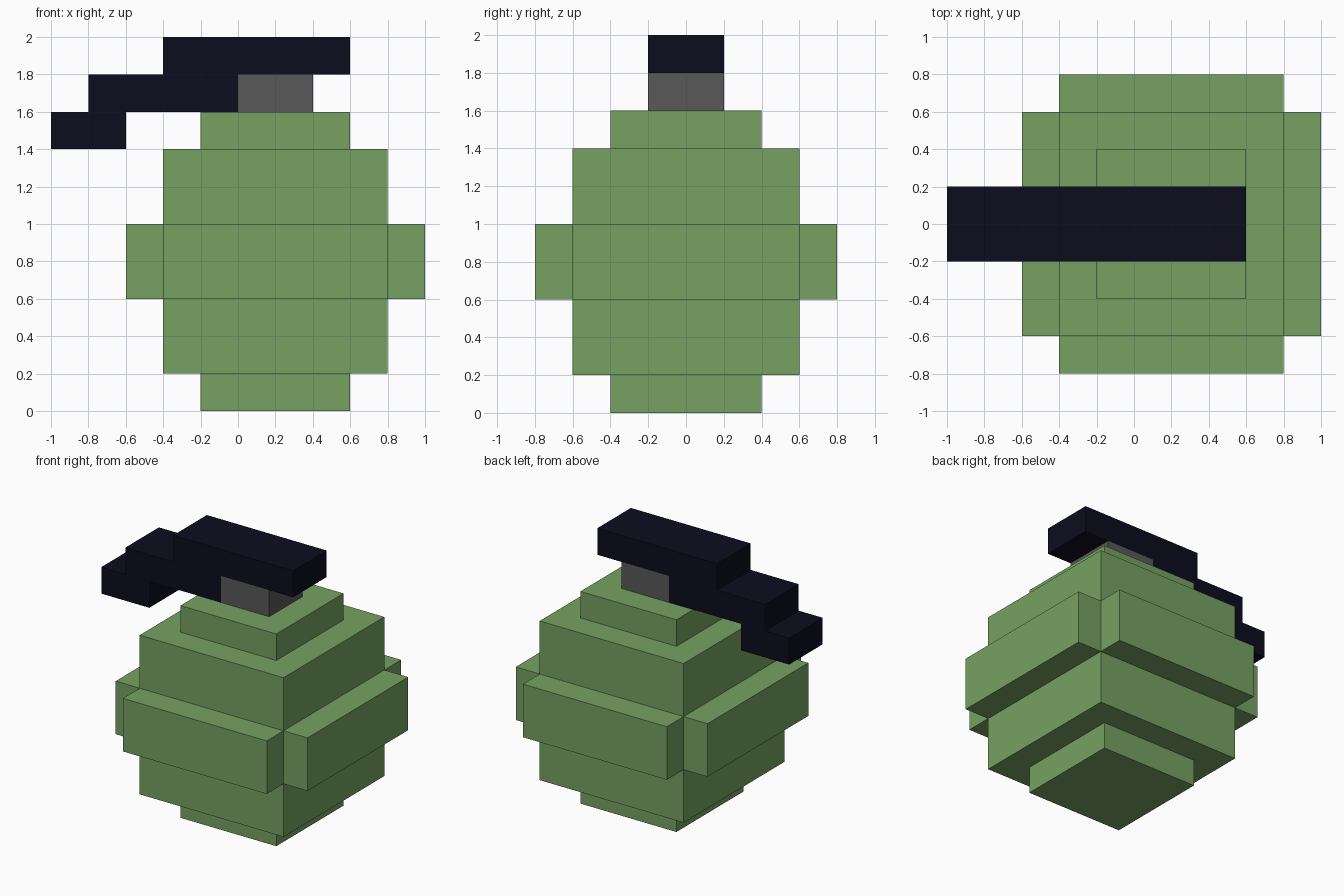
import bpy
import bmesh

default = bpy.data.objects.get("Cube")
if default:
    bpy.data.objects.remove(default, do_unlink=True)


def make_material(name, rgb):
    mat = bpy.data.materials.new(name)
    mat.use_nodes = True
    colour = (*rgb, 1)
    mat.diffuse_color = colour
    mat.node_tree.nodes["Principled BSDF"].inputs["Base Color"].default_value = colour
    return mat


def extrude_profile(name, profile, depth, mat):
    """Extrude an x/z outline along y, centred on y = 0."""
    bm = bmesh.new()
    face = bm.faces.new([bm.verts.new((x, -depth / 2, z)) for x, z in profile])
    result = bmesh.ops.extrude_face_region(bm, geom=[face])
    moved = [v for v in result["geom"] if isinstance(v, bmesh.types.BMVert)]
    bmesh.ops.translate(bm, verts=moved, vec=(0, depth, 0))
    bmesh.ops.recalc_face_normals(bm, faces=bm.faces)
    mesh = bpy.data.meshes.new(name)
    bm.to_mesh(mesh)
    bm.free()
    mesh.materials.append(mat)
    obj = bpy.data.objects.new(name, mesh)
    bpy.context.collection.objects.link(obj)
    return obj


def block(name, width, depth, bottom, top, mat, x=0.2):
    l, r = x - width / 2, x + width / 2
    return extrude_profile(name, [(l, bottom), (r, bottom), (r, top), (l, top)], depth, mat)


green = make_material("leaf green", (0.181, 0.356, 0.122))
grey = make_material("mid grey", (0.098, 0.098, 0.098))
navy = make_material("dark navy", (0.0037, 0.0037, 0.013))

# Stepped body
block("body_base", 0.8, 0.8, 0, 0.2, green)
block("body_core", 1.2, 1.2, 0.2, 1.4, green)
block("body_shoulder", 0.8, 0.8, 1.4, 1.6, green)

# Raised plates around the middle
for side, label in ((-1, "right"), (1, "left")):
    block("band_" + label, 0.2, 1.2, 0.6, 1.0, green, x=0.2 + side * 0.7)
for side, label in ((-1, "front"), (1, "back")):
    plate = block("band_" + label, 1.2, 0.2, 0.6, 1.0, green)
    plate.location.y = side * 0.7

# Neck and stepped lever
block("neck", 0.4, 0.4, 1.6, 1.8, grey)
lever_outline = [(-1, 1.4), (-0.6, 1.4), (-0.6, 1.6), (0, 1.6), (0, 1.8), (0.6, 1.8),
                 (0.6, 2), (-0.4, 2), (-0.4, 1.8), (-0.8, 1.8), (-0.8, 1.6), (-1, 1.6)]
extrude_profile("lever", lever_outline, 0.4, navy)
